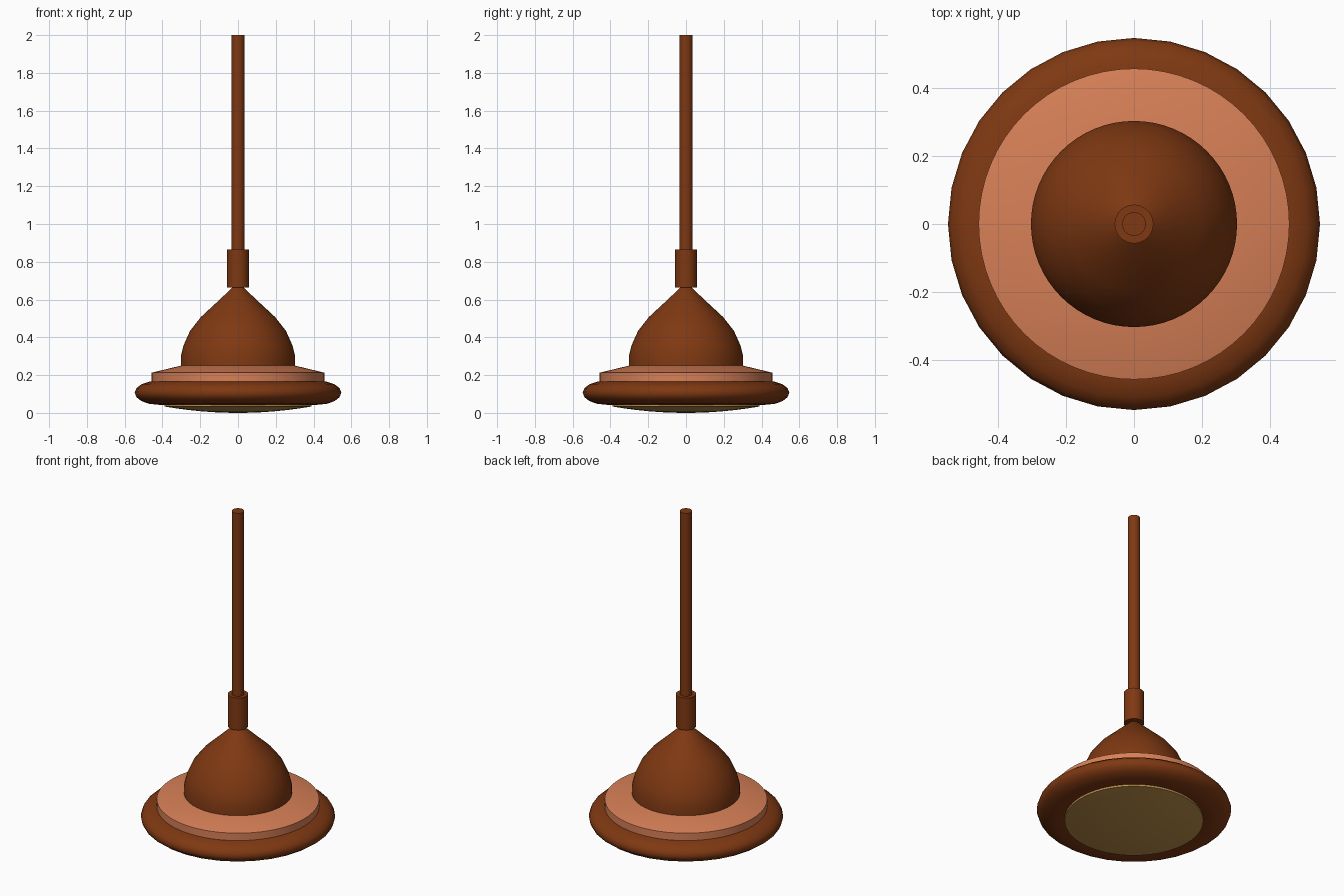
import bpy, bmesh, math

cube = bpy.data.objects.get("Cube")
if cube:
    bpy.data.objects.remove(cube, do_unlink=True)


def material(name, rgb):
    m = bpy.data.materials.new(name)
    m.use_nodes = True
    m.diffuse_color = (*rgb, 1)
    m.node_tree.nodes["Principled BSDF"].inputs["Base Color"].default_value = (*rgb, 1)
    return m


brown = material("brown_metal", (0.21, 0.04, 0.006))
salmon = material("salmon_band", (0.68, 0.215, 0.095))
amber = material("amber_glass", (0.52, 0.28, 0.07))


def lathe(name, profile, mat, sides=32, angle=30, closed=False):
    """Turn a (radius, height) profile around the z axis."""
    bm = bmesh.new()
    verts = [bm.verts.new((r, 0, z)) for r, z in profile]
    edges = [bm.edges.new(pair) for pair in zip(verts, verts[1:])]
    if closed:
        edges.append(bm.edges.new((verts[-1], verts[0])))
    bmesh.ops.spin(bm, geom=verts + edges, axis=(0, 0, 1), cent=(0, 0, 0),
                   angle=math.tau, steps=sides, use_duplicate=False)
    bmesh.ops.remove_doubles(bm, verts=bm.verts, dist=0.0001)
    bmesh.ops.recalc_face_normals(bm, faces=bm.faces)
    mesh = bpy.data.meshes.new(name)
    bm.to_mesh(mesh)
    bm.free()
    mesh.materials.append(mat)
    obj = bpy.data.objects.new(name, mesh)
    bpy.context.collection.objects.link(obj)
    bpy.ops.object.select_all(action="DESELECT")
    obj.select_set(True)
    bpy.context.view_layer.objects.active = obj
    bpy.ops.object.shade_smooth_by_angle(angle=math.radians(angle))
    return obj


def rod(name, radius, low, high):
    return lathe(name, [(0, low), (radius, low), (radius, high), (0, high)], brown)


# Hanging stem and its collar
rod("stem", 0.035, 0.80, 2.0)
rod("collar", 0.057, 0.665, 0.865)

# Bell-shaped shade
lathe("dome", [(0, 0.24), (0.303, 0.24), (0.303, 0.30), (0.288, 0.358),
               (0.254, 0.434), (0.196, 0.508), (0.115, 0.583),
               (0.03, 0.663), (0, 0.68)], brown, sides=64, angle=40)

# Stepped band with a sloping top
lathe("band", [(0, 0.12), (0.457, 0.12), (0.457, 0.213), (0.303, 0.25), (0, 0.25)],
      salmon, sides=64)

# Flattened rounded rim
steps = [math.tau * i / 16 for i in range(16)]
lathe("rim", [(0.42 + 0.127 * math.cos(a), 0.107 + 0.064 * math.sin(a)) for a in steps],
      brown, angle=60, closed=True)

# Shallow glass lens underneath
curve = [math.pi / 2 * i / 6 for i in range(7)]
lens = [(0.39 * i / 6, 0.034 * (i / 6) ** 2) for i in range(7)]
lathe("lens", lens + [(0.39, 0.046), (0, 0.046)], amber, sides=64)
